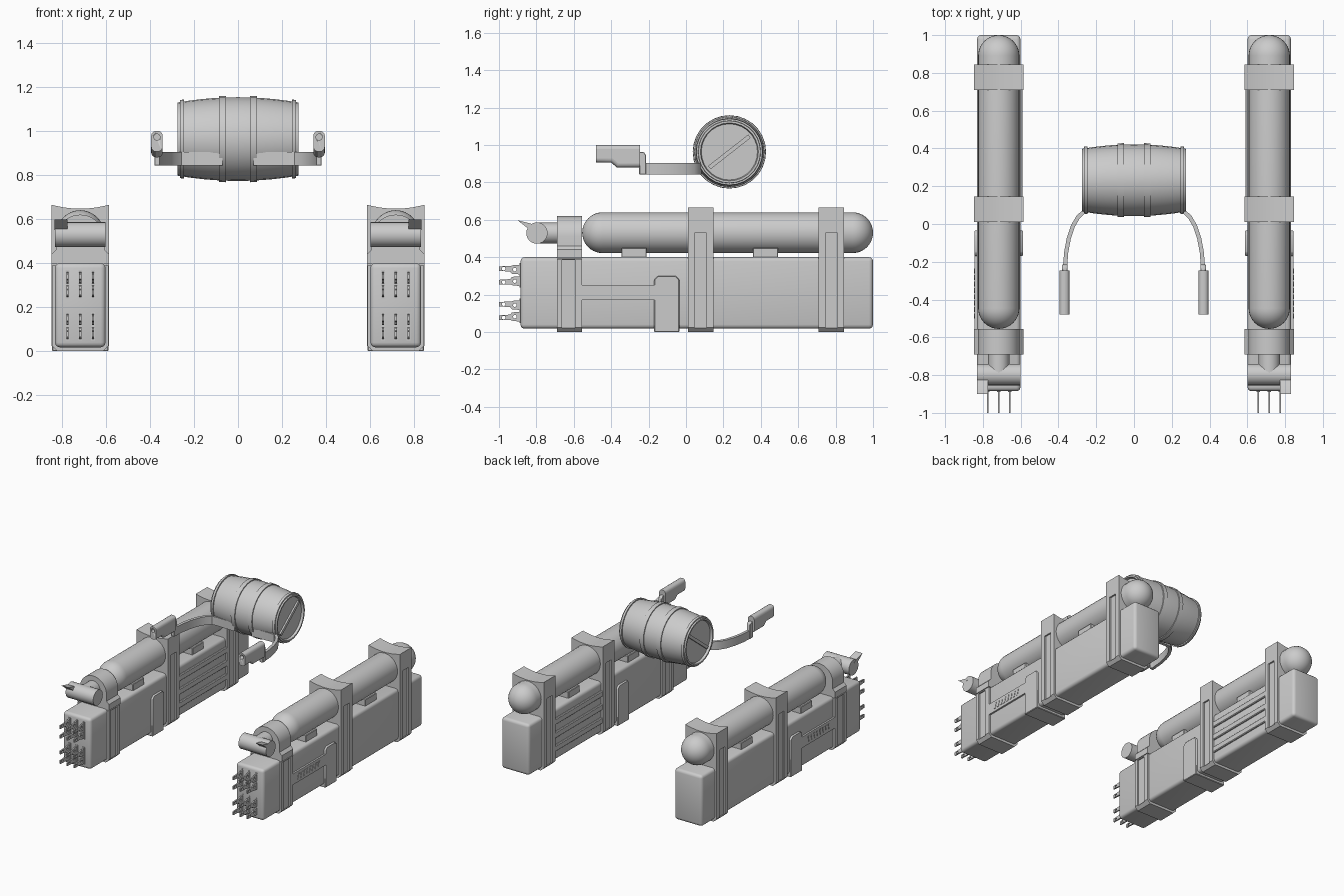
import bpy, bmesh
from math import sin, cos, pi, radians
from mathutils import Vector

if "Cube" in bpy.data.objects:
    bpy.data.objects.remove(bpy.data.objects["Cube"])

C = 0.716  # pod centre in x


def at(axis, u, v, w):
    return {'x': (w, u, v), 'y': (u, w, v), 'z': (u, v, w)}[axis]


def prism(bm, pts, axis, a, b):
    lo = [bm.verts.new(at(axis, u, v, a)) for u, v in pts]
    hi = [bm.verts.new(at(axis, u, v, b)) for u, v in pts]
    n = len(pts)
    bm.faces.new(lo)
    bm.faces.new(hi[::-1])
    for i in range(n):
        bm.faces.new((lo[i], lo[(i + 1) % n], hi[(i + 1) % n], hi[i]))


def box(bm, x0, x1, y0, y1, z0, z1):
    prism(bm, [(x0, y0), (x1, y0), (x1, y1), (x0, y1)], 'z', z0, z1)


def lathe(bm, prof, axis, centre, seg=32, closed=False):
    rings = [[bm.verts.new(at(axis, centre[0] + r * cos(2 * pi * i / seg),
                              centre[1] + r * sin(2 * pi * i / seg), w))
              for i in range(seg)] for w, r in prof]
    pairs = list(zip(rings, rings[1:])) + ([(rings[-1], rings[0])] if closed else [])
    for p, q in pairs:
        for i in range(seg):
            j = (i + 1) % seg
            bm.faces.new((p[i], p[j], q[j], q[i]))
    bmesh.ops.remove_doubles(bm, verts=bm.verts, dist=1e-5)


def make(name, bm, bevel=0, segs=2, cutter=None, mirror=True):
    bmesh.ops.recalc_face_normals(bm, faces=bm.faces)
    me = bpy.data.meshes.new(name)
    bm.to_mesh(me)
    bm.free()
    ob = bpy.data.objects.new(name, me)
    bpy.context.collection.objects.link(ob)
    bpy.ops.object.select_all(action='DESELECT')
    ob.select_set(True)
    bpy.context.view_layer.objects.active = ob
    if cutter:
        m = ob.modifiers.new("cut", 'BOOLEAN')
        m.operation, m.solver, m.object = 'DIFFERENCE', 'EXACT', cutter
        bpy.ops.object.modifier_apply(modifier="cut")
        bpy.data.objects.remove(cutter)
    if bevel:
        m = ob.modifiers.new("bevel", 'BEVEL')
        m.width, m.segments, m.limit_method = bevel, segs, 'ANGLE'
        m.angle_limit = radians(40)
        bpy.ops.object.modifier_apply(modifier="bevel")
    bpy.ops.object.shade_smooth_by_angle(angle=radians(35))
    if mirror:
        ob.modifiers.new("mirror", 'MIRROR')
    return ob


def helper(bm):
    ob = make("cutter", bm, mirror=False)
    ob.hide_render = True
    return ob


def strap(hw, top, dip=0.0, ch=0.025):
    # cross-section around the pod, chamfered below, dished on top
    pts = [(C - hw, ch), (C - hw + ch, 0), (C + hw - ch, 0), (C + hw, ch)]
    return pts + [(C + hw * t / 5, top - dip * (1 - (t / 5) ** 2)) for t in range(5, -6, -1)]


# Pod body
bm = bmesh.new()
box(bm, C - .115, C + .115, -.885, 1, .018, .4)
make("pod_body", bm, .022, 3)

# Round-ended tank
bm = bmesh.new()
R, n = .109, 10
prof = [(-.555 + R - R * cos(pi / 2 * i / n), R * sin(pi / 2 * i / n)) for i in range(n + 1)]
prof += [(1 - R + R * sin(pi / 2 * i / n), R * cos(pi / 2 * i / n)) for i in range(n + 1)]
lathe(bm, prof, 'y', (C, .531))
make("tank", bm)

# Tank saddles
bm = bmesh.new()
for y in (-.345, .358):
    box(bm, C - .088, C + .088, y, y + .135, .39, .45)
make("tank_saddles", bm, .004, 1)

# Tall clamps with slotted sides
for name, y in (("middle_clamp", .01), ("rear_clamp", .709)):
    bm, cut = bmesh.new(), bmesh.new()
    prism(bm, strap(.13, .665, .018), 'y', y, y + .136)
    for s in (-1, 1):
        x = C + s * .13
        box(cut, x - .012, x + .012, y + .036, y + .1, .022, .53)
    make(name, bm, cutter=helper(cut))

# Front strap with slotted sides, and the arched collar above it
bm, cut = bmesh.new(), bmesh.new()
prism(bm, strap(.129, .39), 'y', -.69, -.555)
for s in (-1, 1):
    x = C + s * .129
    box(cut, x - .01, x + .01, -.664, -.594, .022, .385)
make("front_strap", bm, cutter=helper(cut))
bm = bmesh.new()
arch = [(C + .11 * cos(pi * i / 20), .51 + .11 * sin(pi * i / 20)) for i in range(21)]
prism(bm, arch + [(C - .11, .46), (C - .13, .44), (C - .13, .395),
                  (C + .13, .395), (C + .13, .44), (C + .11, .46)], 'y', -.69, -.555)
make("front_collar", bm)

# Low strap, outer band and slits
bm = bmesh.new()
prism(bm, [(-.17, 0), (-.035, 0), (-.035, .28), (-.055, .3), (-.15, .3), (-.17, .28)],
      'x', C - .128, C + .128)
make("low_strap", bm, .004, 1)
bm = bmesh.new()
box(bm, C + .1, C + .128, -.56, -.165, .17, .252)
make("outer_band", bm)
bm, step = bmesh.new(), .034
for i in range(8):
    y = -.5 + i * step
    prism(bm, [(y, .19), (y + .016, .19), (y + .026, .232), (y + .01, .232)],
          'x', C + .12, C + .131)
make("band_slits", bm)

# Inner side rails between the tall clamps
bm = bmesh.new()
for z in (.09, .19, .29):
    box(bm, C - .127, C - .1, .14, .715, z, z + .045)
make("inner_rails", bm, .005, 1)

# Valve at the front of the tank
bm = bmesh.new()
lathe(bm, [(-.8, 0), (-.8, .056), (-.68, .056), (-.68, 0)], 'y', (C, .529), 24)
make("valve_neck", bm)
bm = bmesh.new()
lathe(bm, [(C - .114, 0), (C - .114, .057), (C + .114, .057), (C + .114, 0)],
      'x', (-.797, .529), 24)
make("valve_barrel", bm)
bm = bmesh.new()
prism(bm, [(-.9, .597), (-.83, .58), (-.8, .56), (-.84, .55)], 'x', C + .058, C + .116)
make("valve_lever", bm)

# Connector prongs with holes, and their base pads
bm, cut, pads = bmesh.new(), bmesh.new(), bmesh.new()
for zc in (.303, .113):
    for dx in (-.058, 0, .058):
        x = C + dx
        box(pads, x - .009, x + .009, -.889, -.87, zc - .065, zc + .065)
        for s in (-1, 1):
            prof = [(-.87, .004), (-.87, .058), (-.925, .054), (-.935, .05), (-1, .048),
                    (-1, .024), (-.94, .02), (-.93, .008)]
            prism(bm, [(y, zc + s * h) for y, h in prof], 'x', x - .005, x + .005)
    for s in (-1, 1):
        for y, h in ((-.975, .036), (-.915, .031)):
            lathe(cut, [(C - .1, 0), (C - .1, .01), (C + .1, .01), (C + .1, 0)],
                  'x', (y, zc + s * h), 10)
make("prongs", bm, cutter=helper(cut))
make("prong_pads", pads)

# Barrel with recessed ends
BC = (.232, .963)


def bulge(x):
    return .19 - .024 * (x / .275) ** 2


bm = bmesh.new()
side = [(x, bulge(x)) for x in [-.275 + .055 * i for i in range(11)]]
lathe(bm, [(-.258, 0), (-.258, .15), (-.275, .155)] + side +
      [(.275, .155), (.258, .15), (.258, 0)], 'x', BC, 28)
make("barrel", bm, mirror=False)

# Barrel hoops
bm = bmesh.new()
for a, b, up in ((.054, .087, .007), (.246, .264, .009)):
    lathe(bm, [(a, bulge(a) - .01), (a, bulge(a) + up), (b, bulge(b) + up),
               (b, bulge(b) - .01)], 'x', BC, 28, True)
make("barrel_hoops", bm)

# Diagonal bar on each barrel end
bm = bmesh.new()
d = Vector((cos(radians(38)), sin(radians(38))))
e = Vector((-d.y, d.x)) * .011
o = Vector(BC)
prism(bm, [o + d * .136 + e, o - d * .136 + e, o - d * .136 - e, o + d * .136 - e],
      'x', .25, .27)
make("barrel_end_bar", bm)

# Curved arms
bm = bmesh.new()
path = [Vector(p) for p in ((.07, .068), (.15, .07), (.22, .073), (.262, .068), (.295, .038),
                            (.323, -.01), (.345, -.075), (.359, -.15), (.366, -.24))]
left, right = [], []
for i, p in enumerate(path):
    t = (path[min(i + 1, len(path) - 1)] - path[max(i - 1, 0)]).normalized()
    nrm = Vector((-t.y, t.x)) * .011
    left.append(p + nrm)
    right.append(p - nrm)
prism(bm, left + right[::-1], 'z', .842, .904)
make("arms", bm)

# Arm joints and hand grips
bm = bmesh.new()
prism(bm, [(-.25, .842), (-.214, .842), (-.214, .945), (-.225, .962), (-.25, .962)],
      'x', .353, .38)
make("arm_joints", bm, .003, 1)
bm, cut = bmesh.new(), bmesh.new()
prism(bm, [(-.48, .906), (-.4, .906), (-.37, .88), (-.245, .88), (-.245, 1), (-.48, 1)],
      'x', .342, .394)
lathe(cut, [(-.5, 0), (-.5, .014), (-.45, .014), (-.45, 0)], 'y', (.368, .972), 16)
grip = make("hand_grips", bm, mirror=False)
bev = grip.modifiers.new("bevel", 'BEVEL')
bev.width, bev.segments, bev.limit_method = .022, 4, 'WEIGHT'
w = grip.data.attributes.new("bevel_weight_edge", 'FLOAT', 'EDGE')
for ed in grip.data.edges:
    a, b = (grip.data.vertices[v].co for v in ed.vertices)
    w.data[ed.index].value = 1.0 if abs(a.x - b.x) < 1e-4 and abs(a.y - b.y) > 1e-3 else 0.0
hole = grip.modifiers.new("bore", 'BOOLEAN')
hole.solver, hole.object = 'EXACT', helper(cut)
grip.modifiers.new("mirror", 'MIRROR')
